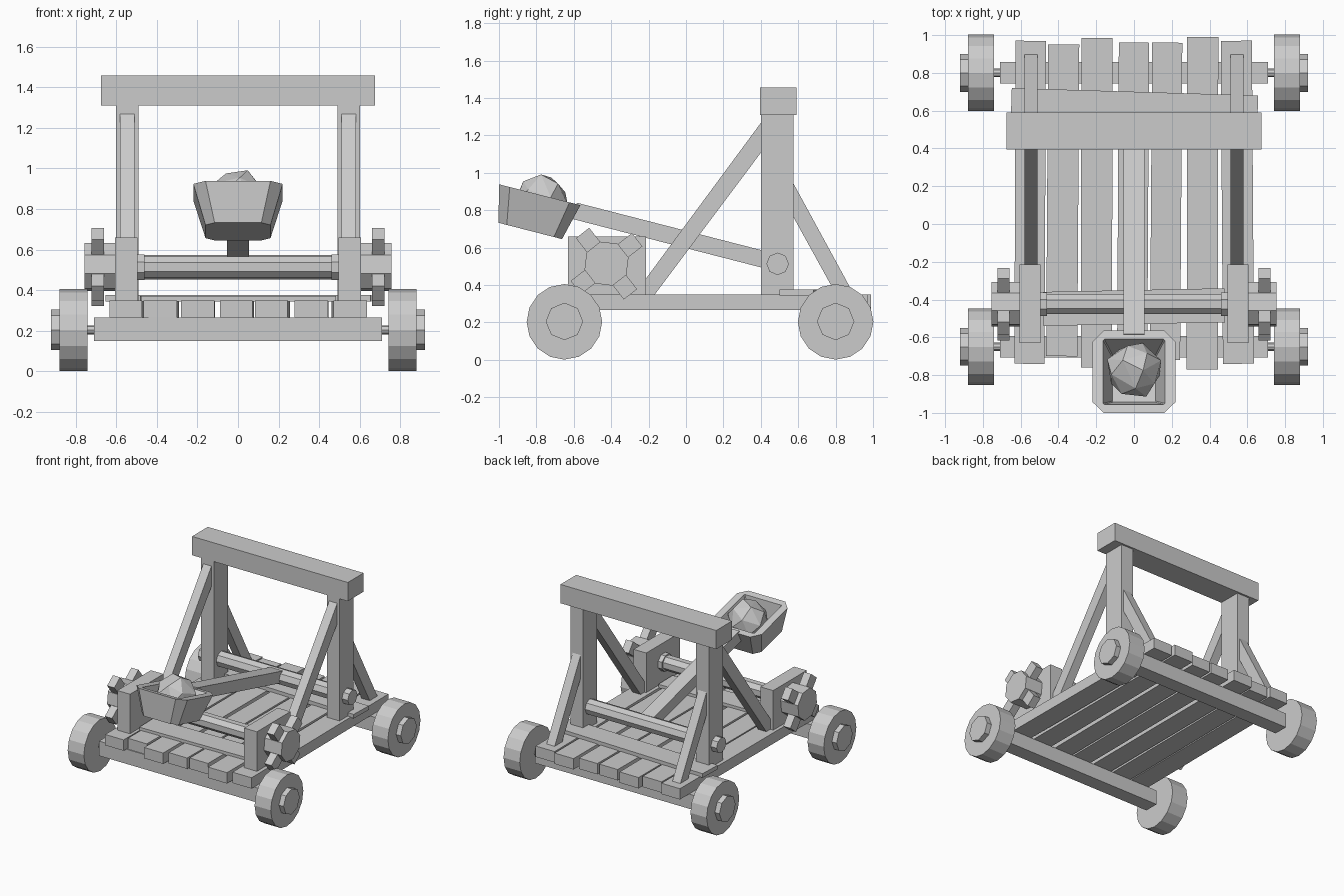
import bpy, bmesh, math, random
from mathutils import Matrix, Vector

if "Cube" in bpy.data.objects:
    bpy.data.objects.remove(bpy.data.objects["Cube"])

random.seed(4)


def finish(name, bm):
    bmesh.ops.recalc_face_normals(bm, faces=bm.faces[:])
    me = bpy.data.meshes.new(name)
    bm.to_mesh(me)
    bm.free()
    ob = bpy.data.objects.new(name, me)
    bpy.context.collection.objects.link(ob)
    return ob


def box(name, x, y, z, turn=0.0, axis='Z'):
    """Box from (min, max) ranges, optionally turned about its centre."""
    bm = bmesh.new()
    bmesh.ops.create_cube(bm, size=1)
    size = [r[1] - r[0] for r in (x, y, z)]
    mid = [(r[1] + r[0]) / 2 for r in (x, y, z)]
    bm.transform(Matrix.Translation(mid) @ Matrix.Rotation(turn, 4, axis) @ Matrix.Diagonal((*size, 1)))
    return finish(name, bm)


def rod(name, x0, x1, y, z, r, sides, turn=0.0):
    """Cylinder along x."""
    bm = bmesh.new()
    bmesh.ops.create_cone(bm, cap_ends=True, segments=sides, radius1=r, radius2=r, depth=abs(x1 - x0))
    bm.transform(Matrix.Translation(((x0 + x1) / 2, y, z)) @ Matrix.Rotation(turn, 4, 'X')
                 @ Matrix.Rotation(math.pi / 2, 4, 'Y'))
    return finish(name, bm)


def prism(name, profile, x0, x1):
    """Side (y, z) profile extruded along x."""
    bm = bmesh.new()
    a = [bm.verts.new((x0, y, z)) for y, z in profile]
    b = [bm.verts.new((x1, y, z)) for y, z in profile]
    bm.faces.new(a)
    bm.faces.new(b)
    for i in range(len(a)):
        j = (i + 1) % len(a)
        bm.faces.new((a[i], a[j], b[j], b[i]))
    return finish(name, bm)


# deck planks: x range, front end, back end
planks = [(-.63, -.47, -.74, .97), (-.46, -.295, -.70, .95), (-.28, -.115, -.76, .985),
          (-.085, .075, -.73, .96), (.09, .25, -.72, .96), (.28, .445, -.77, .99), (.465, .63, -.74, .97)]
for i, (x0, x1, y0, y1) in enumerate(planks):
    box(f"deck_plank_{i}", (x0, x1), (y0, y1), (.265, .35), random.uniform(-.008, .008))

# boards lying across the deck
box("rear_cross_board", (-.65, .655), (.52, .70), (.345, .377), -.03)
box("front_cross_board", (-.48, .48), (-.53, -.35), (.345, .372), .02)

# axle beams, axles and wheels
for end, y in (("front", -.65), ("rear", .80)):
    box(f"{end}_axle_beam", (-.71, .71), (y - .057, y + .057), (.15, .265))
    rod(f"{end}_axle", -.76, .76, y, .205, .022, 8)
    for s in (-1, 1):
        rod(f"{end}_wheel", s * .74, s * .88, y, .203, .202, 16)
        rod(f"{end}_wheel_hub", s * .88, s * .92, y, .205, .10, 8)

# frame and winch supports on both sides
WY, WZ = -.425, .514
for s in (-1, 1):
    box("post", (s * .545 - .055, s * .545 + .055), (.40, .575), (.34, 1.32))
    prism("front_brace", [(-.28, .345), (-.17, .345), (.41, 1.12), (.41, 1.28)], s * .51, s * .58)
    prism("rear_brace", [(.565, .96), (.90, .345), (.805, .345), (.565, .78)], s * .51, s * .58)
    box("winch_block", (s * .55 - .055, s * .55 + .055), (-.63, -.215), (.34, .66))
    rod("winch_collar", s * .46, s * .50, WY, WZ, .068, 8, math.radians(22.5))
    rod("winch_hub", s * .60, s * .755, WY, WZ, .122, 8, math.radians(15.5))
    # four gear teeth
    for k in range(4):
        a = math.radians(38 + 90 * k)
        d, n = Vector((math.cos(a), math.sin(a))), Vector((-math.sin(a), math.cos(a)))
        c = Vector((WY, WZ))
        pts = [c + d * .09 - n * .045, c + d * .208 - n * .045, c + d * .208 + n * .045, c + d * .09 + n * .045]
        prism("winch_tooth", pts, s * .66, s * .722)

box("top_crossbar", (-.675, .675), (.395, .59), (1.31, 1.457))
rod("winch_roller", -.50, .50, WY, WZ, .057, 8, math.radians(22.5))
rod("arm_pivot", -.65, .65, .49, .513, .06, 8)

# throwing arm and bucket share one tilt
tilt = math.radians(-14.4)
u = Vector((math.cos(tilt), math.sin(tilt)))
v = Vector((-math.sin(tilt), math.cos(tilt)))
p = Vector((.50, .515))
q = p - u * 1.13
prism("throwing_arm", [p - v * .045, p + v * .045, q + v * .045, q - v * .045], -.055, .055)

# bucket: half width, half length, corner cut, height
rings = [(.16, .175, .045, -.20), (.22, .225, .06, 0), (.163, .178, .006, 0), (.115, .125, .006, -.16)]
bm = bmesh.new()
loops = []
for w, l, c, h in rings:
    pts = [(w, l - c), (w - c, l), (c - w, l), (-w, l - c), (-w, c - l), (c - w, -l), (w - c, -l), (w, c - l)]
    loops.append([bm.verts.new((x, y, h)) for x, y in pts])
for a, b in zip(loops, loops[1:]):
    for i in range(8):
        j = (i + 1) % 8
        bm.faces.new((a[i], a[j], b[j], b[i]))
bm.faces.new(loops[0])
bm.faces.new(loops[-1])
bm.transform(Matrix.Translation((0, -.7825, .8825)) @ Matrix.Rotation(tilt, 4, 'X'))
finish("bucket", bm)

# boulder: hull of scattered points on a sphere
bm = bmesh.new()
for i in range(20):
    h = 1 - 2 * (i + .5) / 20
    r, a = math.sqrt(1 - h * h), i * 2.39996
    bm.verts.new(Vector((r * math.cos(a), r * math.sin(a), h)) * random.uniform(.142, .156))
res = bmesh.ops.convex_hull(bm, input=bm.verts[:])
bm.transform(Matrix.Translation((0, -.775, .845)))
finish("boulder", bm)
